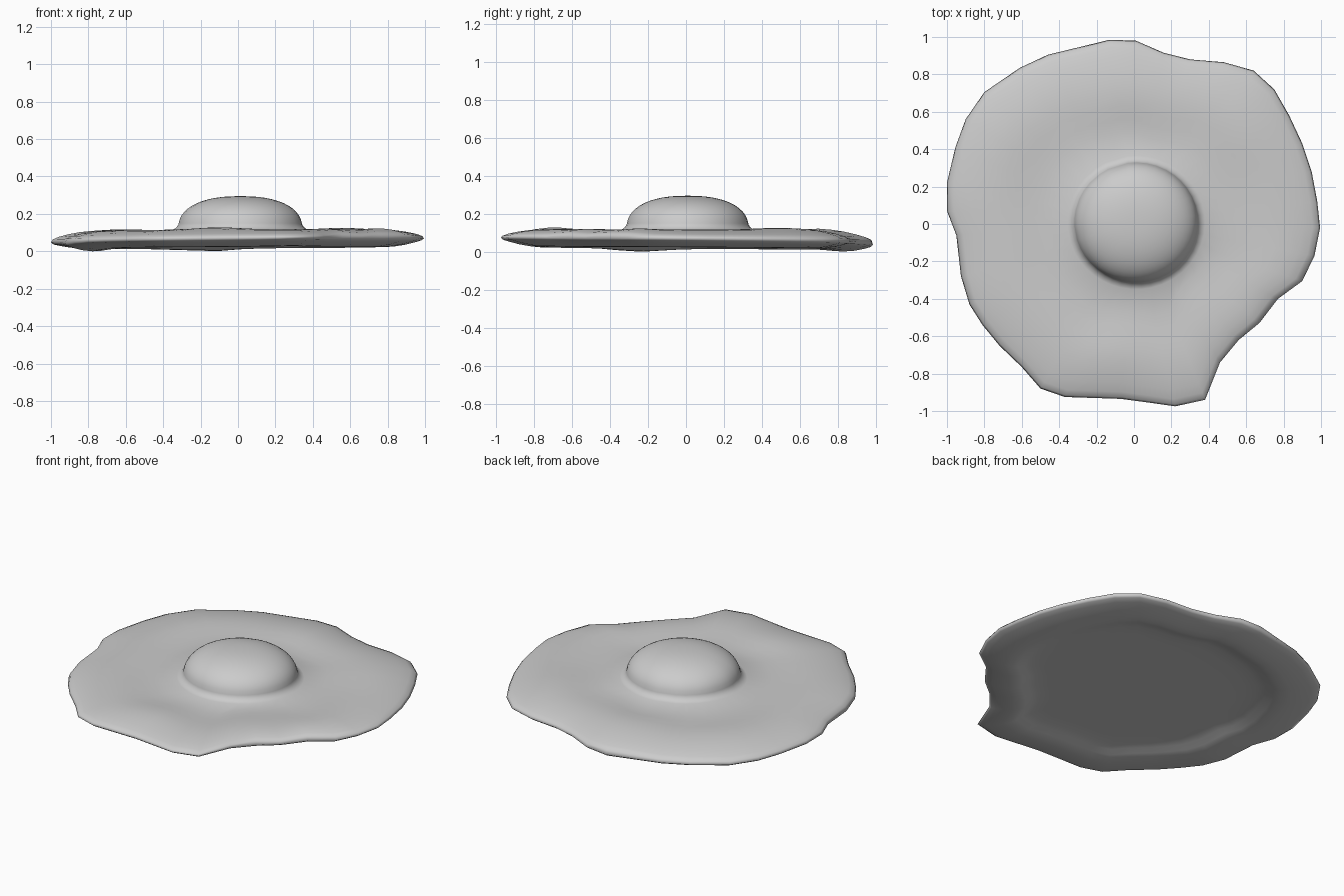
import bpy, bmesh, math

if "Cube" in bpy.data.objects:
    bpy.data.objects.remove(bpy.data.objects["Cube"])

mat = bpy.data.materials.new("plain_grey")
mat.diffuse_color = (0.6, 0.6, 0.6, 1)
mat.use_nodes = True
mat.node_tree.nodes["Principled BSDF"].inputs["Base Color"].default_value = mat.diffuse_color

# Irregular outline of the egg white, clockwise seen from above
OUTLINE = [
    (-.13, .985), (.01, .98), (.16, .915), (.30, .88), (.48, .865), (.64, .82),
    (.75, .72), (.83, .58), (.90, .43), (.95, .28), (.98, .12), (.995, -.02),
    (.965, -.17), (.90, -.305), (.77, -.40), (.67, -.53), (.56, -.62), (.46, -.74),
    (.38, -.94), (.22, -.975), (.08, -.955), (-.07, -.935), (-.22, -.93),
    (-.37, -.925), (-.50, -.88), (-.60, -.765), (-.72, -.65), (-.81, -.54),
    (-.88, -.43), (-.925, -.28), (-.95, -.06), (-1.0, .07), (-1.0, .22),
    (-.955, .41), (-.90, .56), (-.80, .705), (-.61, .835), (-.46, .905)]

# Cross-section: (scale of outline, height), from beside the yolk to bottom centre
TOP = [(.50, .106), (.57, .107), (.64, .111), (.71, .114), (.78, .113),
       (.85, .107), (.91, .097), (.96, .085), (.99, .073)]
BOTTOM = [(1.0, .060), (.985, .050), (.95, .042), (.90, .033), (.84, .026), (.79, .025),
          (.75, .032), (.71, .044), (.66, .051), (.58, .053), (.45, .053), (.25, .053)]
# Local bumps and dips: (x, y, radius, height)
TOP_BUMPS = [(.78, -.33, .15, .014), (.52, -.60, .13, .012), (-.05, .64, .18, .012),
             (-.1, -.68, .16, .012), (.55, .50, .20, .012), (-.65, .50, .2, .008),
             (-.05, .47, .12, -.008), (.58, -.25, .13, -.008)]
LOW_DIPS = [(-.82, -.25, .18, -.016), (-.2, .88, .18, -.016), (.4, -.85, .2, .004)]
YOLK = (.012, .008)
RX, RY = .332, .322


def bumps(x, y, table):
    return sum(h * math.exp(-((x - a) ** 2 + (y - b) ** 2) / r ** 2) for a, b, r, h in table)


def tilt(x, y, s):
    return s ** 4 * (.009 * x - .010 * y)


bm = bmesh.new()
n = len(OUTLINE)
rings = []

# Yolk: blunt dome, then a small fillet into the white
dome = [(math.cos(t) ** .86, .122 + .173 * math.sin(t) ** .86)
        for t in (math.pi / 2 * (1 - k / 13) for k in range(1, 13))]
for k, z in dome + [(1.0, .142), (1.025, .130), (1.06, .120), (1.11, .113)]:
    rings.append([bm.verts.new((YOLK[0] + RX * k * math.cos(a), YOLK[1] + RY * k * math.sin(a), z))
                  for a in (math.atan2(y, x) for x, y in OUTLINE)])

# Egg white: rings of the outline, over the rim and back under
for section, table in ((TOP, TOP_BUMPS), (BOTTOM, LOW_DIPS)):
    for s, z in section:
        rings.append([bm.verts.new((x * s, y * s, z + tilt(x, y, s) + bumps(x * s, y * s, table)))
                      for x, y in OUTLINE])
for a, b in zip(rings, rings[1:]):
    for i in range(n):
        j = (i + 1) % n
        bm.faces.new((a[i], a[j], b[j], b[i]))
for ring, p in ((rings[0], (*YOLK, .295)), (rings[-1], (0, 0, .053))):
    c = bm.verts.new(p)
    for i in range(n):
        bm.faces.new((c, ring[i], ring[(i + 1) % n]))

# Rest the lowest point on the ground
low = min(v.co.z for v in bm.verts)
for v in bm.verts:
    if v.co.z < .06:
        v.co.z -= low * (.06 - v.co.z) / (.06 - low)

bmesh.ops.recalc_face_normals(bm, faces=bm.faces)
for f in bm.faces:
    f.smooth = True
mesh = bpy.data.meshes.new("fried_egg")
bm.to_mesh(mesh)
bm.free()
mesh.materials.append(mat)
bpy.context.collection.objects.link(bpy.data.objects.new("fried_egg", mesh))
